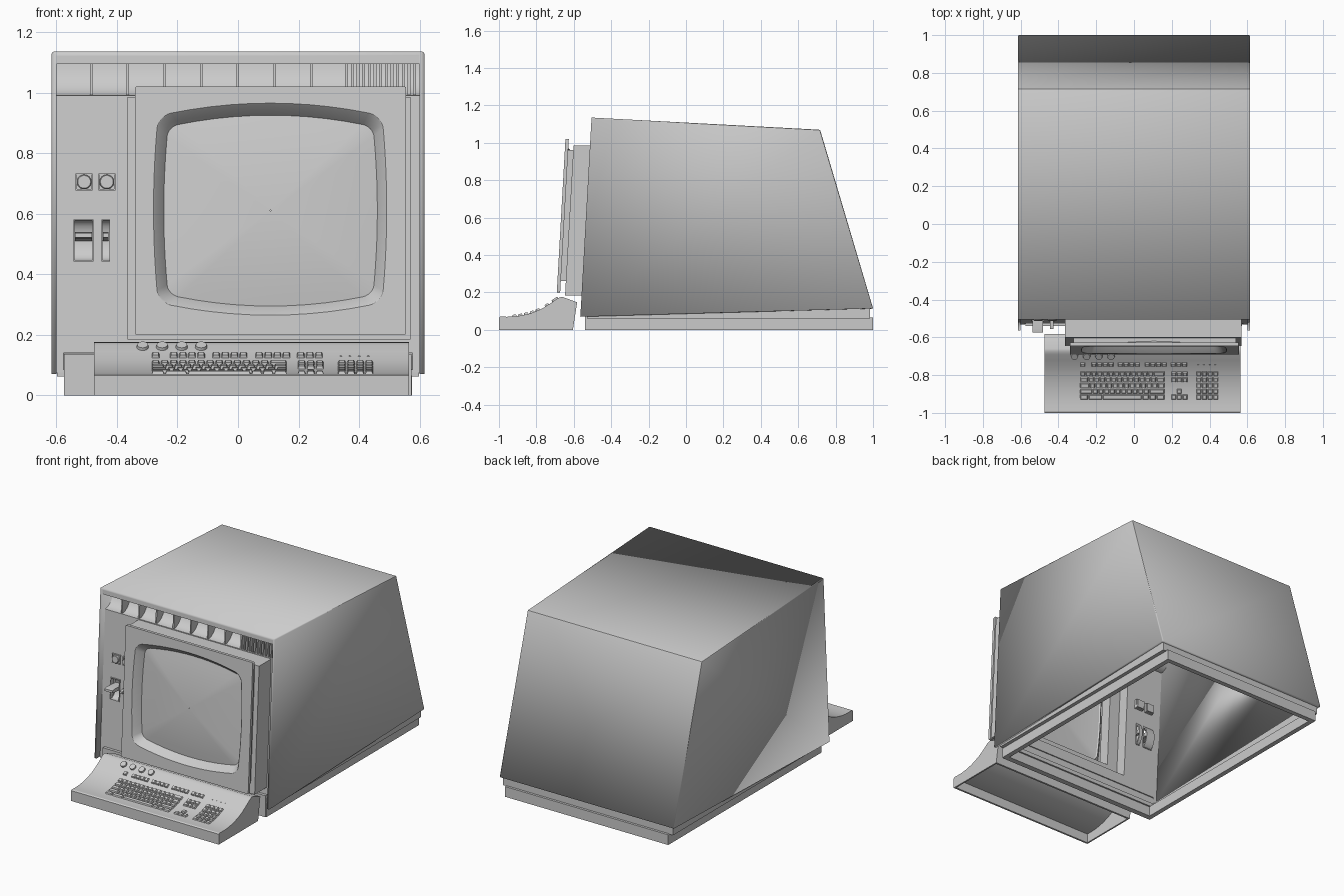
import bpy, bmesh, math
from mathutils import Matrix, Vector

if "Cube" in bpy.data.objects:
    bpy.data.objects.remove(bpy.data.objects["Cube"])

LEAN = 0.0563  # everything on the front leans back by this slope


def finish(name, bm, lean=False):
    bmesh.ops.recalc_face_normals(bm, faces=bm.faces)
    if lean:
        for v in bm.verts:
            v.co.y += LEAN * v.co.z
    me = bpy.data.meshes.new(name)
    bm.to_mesh(me)
    bm.free()
    ob = bpy.data.objects.new(name, me)
    bpy.context.collection.objects.link(ob)
    return ob


def loft(name, loops, lean=False, closed=False, caps=False):
    bm = bmesh.new()
    rows = [[bm.verts.new(p) for p in lp] for lp in loops]
    n = len(rows[0])
    for i in range(len(rows) if closed else len(rows) - 1):
        a, b = rows[i], rows[(i + 1) % len(rows)]
        for j in range(n):
            bm.faces.new((a[j], a[(j + 1) % n], b[(j + 1) % n], b[j]))
    if caps:
        bm.faces.new(rows[0])
        bm.faces.new(rows[-1])
    return finish(name, bm, lean)


def prism(name, prof, x0, x1, lean=False):
    return loft(name, [[(x, y, z) for y, z in prof] for x in (x0, x1)], lean, caps=True)


def boxes(name, items, lean=False):
    bm = bmesh.new()
    for x0, x1, y0, y1, z0, z1 in items:
        m = Matrix.Translation(((x0 + x1) / 2, (y0 + y1) / 2, (z0 + z1) / 2))
        bmesh.ops.create_cube(bm, size=1, matrix=m @ Matrix.Diagonal((x1 - x0, y1 - y0, z1 - z0, 1)))
    return finish(name, bm, lean)


def rect(x0, x1, z0, z1, y):
    return [(x0, y, z0), (x1, y, z0), (x1, y, z1), (x0, y, z1)]


def frame(name, outer, inner, y0, y1):
    return loft(name, [rect(*outer, y0), rect(*inner, y0), rect(*inner, y1), rect(*outer, y1)],
                True, closed=True)


def floor_ring(name, hx, y0, y1, t, z0, top):
    def lp(i, f):
        return [(x, y, f(y)) for x, y in ((-hx + i, y0 + i), (hx - i, y0 + i), (hx - i, y1 - i), (-hx + i, y1 - i))]
    low = lambda y: z0
    return loft(name, [lp(0, low), lp(0, top), lp(t, top), lp(t, low)], closed=True)


def barrel(cx, cz, hw, hh, r, bx, bz, y, s=1.0):
    # rounded rectangle whose sides bow outwards
    core = []
    for k, (sx, sz) in enumerate(((1, 1), (-1, 1), (-1, -1), (1, -1))):
        for i in range(7):
            a = math.pi / 2 * (k + i / 6)
            core.append((sx * (hw - r) + r * math.cos(a), sz * (hh - r) + r * math.sin(a)))
    pts = []
    for i, (x, z) in enumerate(core):
        pts.append((x, z))
        if i % 7 == 6:
            x2, z2 = core[(i + 1) % 28]
            pts += [(x + (x2 - x) * t / 10, z + (z2 - z) * t / 10) for t in range(1, 10)]
    return [(cx + s * x * (1 - bx * (z / hh) ** 2), y, cz + s * z * (1 - bz * (x / hw) ** 2)) for x, z in pts]


# Main cover: open at front and bottom
prof = [(-0.565, 0.07), (-0.505, 1.135), (0.717, 1.07), (1.0, 0.115)]
bm = bmesh.new()
L = [bm.verts.new((-0.615, y, z)) for y, z in prof]
R = [bm.verts.new((0.615, y, z)) for y, z in prof]
for f in ((R[0], R[3], R[2], R[1]), L, (L[1], R[1], R[2], L[2]), (L[2], R[2], R[3], L[3])):
    bm.faces.new(f)
bmesh.ops.bevel(bm, geom=[e for e in bm.edges if not e.is_boundary], offset=0.007, segments=2,
                profile=0.5, affect='EDGES')
cover = finish("cover", bm)
sol = cover.modifiers.new("wall", 'SOLIDIFY')
sol.thickness, sol.offset, sol.use_even_offset = 0.015, -1, True
boxes("top_rim", [(-0.602, 0.602, -0.567, -0.535, 1.095, 1.122)], True)

# Base plinth with its taller front wall
slope = lambda y: 0.085 + 0.0288 * (y + 0.565)
floor_ring("base", 0.575, -0.535, 1.0, 0.03, 0.0, lambda y: 0.065)
floor_ring("base_upper_ring", 0.598, -0.53, 0.985, 0.035, 0.062, slope)
boxes("base_front_wall", [(-0.575, 0.572, -0.54, -0.51, 0.0, 0.137)])

# Front panel with openings for the monitor and the levers
panel = frame("front_panel", (-0.602, 0.602, 0.14, 0.99), (-0.35, 0.555, 0.2, 0.97), -0.535, -0.515)
levers = ((-0.51, 0.03, -0.605), (-0.436, 0.011, -0.585))
cut = boxes("lever_cutter", [(x - w, x + w, -0.6, -0.48, 0.447, 0.577) for x, w, c in levers], True)
cut.hide_render = True
mod = panel.modifiers.new("holes", 'BOOLEAN')
mod.operation, mod.object, mod.solver = 'DIFFERENCE', cut, 'EXACT'
bpy.context.view_layer.objects.active = panel
bpy.ops.object.modifier_apply(modifier="holes")
bpy.data.objects.remove(cut)
boxes("panel_feet", [(s * 0.589 - 0.013, s * 0.589 + 0.013, -0.535, -0.515, 0.075, 0.14) for s in (-1, 1)], True)

# Vent row: curved scoop, wide fins, then fine ribs
arc = [(-0.535 + 0.085 * math.sin(a), 1.1 - 0.11 * math.cos(a))
       for a in [math.pi / 2 * i / 8 for i in range(9)]]
prism("vent_scoop", arc + [(y + 0.012, z - 0.008) for y, z in reversed(arc)], -0.602, 0.602, True)
fins = [-0.485 + 0.1212 * i for i in range(7)]
boxes("vent_fins", [(x - 0.004, x + 0.004, -0.535, -0.45, 0.992, 1.096) for x in fins], True)
ribs = [0.358 + 0.0187 * i for i in range(13)]
boxes("vent_ribs", [(x - 0.004, x + 0.005, -0.54, -0.45, 0.992, 1.096) for x in ribs], True)

# Push buttons
for i, x in enumerate((-0.508, -0.433)):
    frame(f"button_frame_{i}", (x - 0.028, x + 0.028, 0.677, 0.733), (x - 0.024, x + 0.024, 0.681, 0.729), -0.543, -0.5)
    boxes(f"button_plate_{i}", [(x - 0.025, x + 0.025, -0.538, -0.49, 0.68, 0.73)], True)
    circ = [[(x + r * math.cos(t * math.pi / 12), c, 0.705 + r * math.sin(t * math.pi / 12)) for t in range(24)]
            for r, c in ((0.024, -0.53), (0.024, -0.55), (0.021, -0.553))]
    loft(f"button_{i}", circ, True, caps=True)

# Levers: curved troughs with a handle
for i, (x, w, c) in enumerate(levers):
    frame(f"lever_frame_{i}", (x - w - 0.003, x + w + 0.003, 0.443, 0.581), (x - w, x + w, 0.447, 0.577), -0.541, -0.51)
    th = [math.pi * k / 12 for k in range(13)]
    tr = [(-0.53 + 0.04 * math.sin(a), 0.512 + 0.066 * math.cos(a)) for a in th]
    tr += [(-0.53 + 0.048 * math.sin(a), 0.512 + 0.074 * math.cos(a)) for a in reversed(th)]
    prism(f"lever_trough_{i}", tr, x - w, x + w, True)
    prism(f"lever_handle_{i}", [(c, 0.522), (c, 0.536), (c + 0.02, 0.54), (-0.485, 0.534), (-0.485, 0.51), (c + 0.02, 0.518)],
          x - w + 0.002, x + w - 0.002, True)

# Monitor: housing, neck, bezel plate and curved screen
frame("monitor_housing", (-0.365, 0.57, 0.185, 0.985), (-0.27, 0.485, 0.28, 0.94), -0.657, -0.585)
frame("monitor_sleeve", (-0.365, 0.57, 0.185, 0.985), (-0.345, 0.55, 0.205, 0.965), -0.585, -0.515)
frame("monitor_neck", (-0.32, 0.54, 0.262, 0.962), (-0.315, 0.535, 0.267, 0.957), -0.69, -0.65)
plate = (0.1075, 0.61, 0.4475, 0.41, 0.006, 0, 0)
hole = (0.106, 0.615, 0.385, 0.35, 0.045, 0.04, 0.12)
glass = (0.1075, 0.61, 0.3525, 0.315, 0.035, 0.04, 0.12)
loft("bezel", [barrel(*hole, -0.684, 1.02), barrel(*plate, -0.684), barrel(*plate, -0.702), barrel(*hole, -0.702),
               barrel(*hole, -0.699, 0.99), barrel(*glass, -0.652), barrel(*glass, -0.646, 1.02)], True, closed=True)
loft("screen", [barrel(*glass, -0.652 - 0.028 * (1 - s * s), s) for s in (1.01, 0.85, 0.7, 0.55, 0.4, 0.25, 0.1)] +
     [barrel(*glass, -0.68, 0.005)], True)

# Keyboard case: thick curved top with side plates, open underneath
top = [(-1, 0.066), (-0.992, 0.071), (-0.96, 0.07), (-0.92, 0.071), (-0.88, 0.077), (-0.84, 0.086), (-0.8, 0.1), (-0.76, 0.119),
       (-0.72, 0.145), (-0.69, 0.166), (-0.675, 0.174), (-0.66, 0.176), (-0.582, 0.147)]
inner = [(max(y, -0.988) - (0.012 if y > -0.6 else 0), z - 0.012) for y, z in top]
shell = [(-1, 0.0)] + top + [(-0.605, 0.0), (-0.617, 0.0)] + inner[::-1] + [(-0.988, 0.0)]
prism("keyboard_top", shell, -0.473, 0.563)
for n, x in (("left", -0.475), ("right", 0.555)):
    prism(f"keyboard_side_{n}", [(-1, 0.0)] + top + [(-0.605, 0.0)], x, x + 0.01)


def surf(y):
    for (a, za), (b, zb) in zip(top, top[1:]):
        if a <= y <= b:
            return za + (zb - za) * (y - a) / (b - a), math.atan2(zb - za, b - a)


def keys(name, items, d=0.026, h=0.011):
    bm = bmesh.new()
    for x, y, w in items:
        z, ang = surf(y)
        m = Matrix.Translation((x, y, z + h / 2 - 0.001)) @ Matrix.Rotation(ang, 4, 'X')
        vs = bmesh.ops.create_cube(bm, size=1)['verts']
        for v in vs:
            k = 0.004 if v.co.z > 0 else 0
            v.co = m @ Vector((v.co.x * (w - 2 * k), v.co.y * (d - 2 * k), v.co.z * h))
    return finish(name, bm)


# Main key block, each row 15 units wide
rows = [[1] * 13 + [2], [1.5] + [1] * 12 + [1.5], [1.75] + [1] * 12 + [1.25],
        [2.25] + [1] * 10 + [2.75], [1.5, 2.5, 7, 1.25, 1.25, 1.5]]
items = []
for r, row in enumerate(rows):
    x = -0.287
    for u in row:
        items.append((x + u * 0.015, -0.793 - 0.031 * r, u * 0.03 - 0.004))
        x += u * 0.03
keys("main_keys", items)
fx = [-0.272] + [s + 0.03 * i for s, n in ((-0.212, 4), (-0.072, 4), (0.07, 4), (0.207, 3)) for i in range(n)]
keys("function_keys", [(x, -0.745, 0.026) for x in fx])
cur = [(0.21 + 0.03 * i, y, 0.026) for y in (-0.795, -0.825, -0.917) for i in range(3)]
keys("cursor_keys", cur + [(0.24, -0.886, 0.026)])
keys("number_keys", [(0.343 + 0.03 * i, -0.793 - 0.031 * r, 0.026) for i in range(4) for r in range(5)])
keys("indicator_lights", [(0.34 + 0.03 * i, -0.745, 0.01) for i in range(4)], 0.005, 0.004)

# Round knobs on the keyboard's back slope
z, ang = surf(-0.7)
bm = bmesh.new()
for i in range(4):
    m = Matrix.Translation((-0.315 + 0.0645 * i, -0.7, z + 0.002)) @ Matrix.Rotation(ang, 4, 'X')
    bmesh.ops.create_cone(bm, cap_ends=True, segments=20, radius1=0.021, radius2=0.018, depth=0.016, matrix=m)
finish("keyboard_knobs", bm)

for o in bpy.context.scene.objects:
    o.select_set(True)
bpy.context.view_layer.objects.active = cover
bpy.ops.object.shade_smooth_by_angle(angle=math.radians(30))
